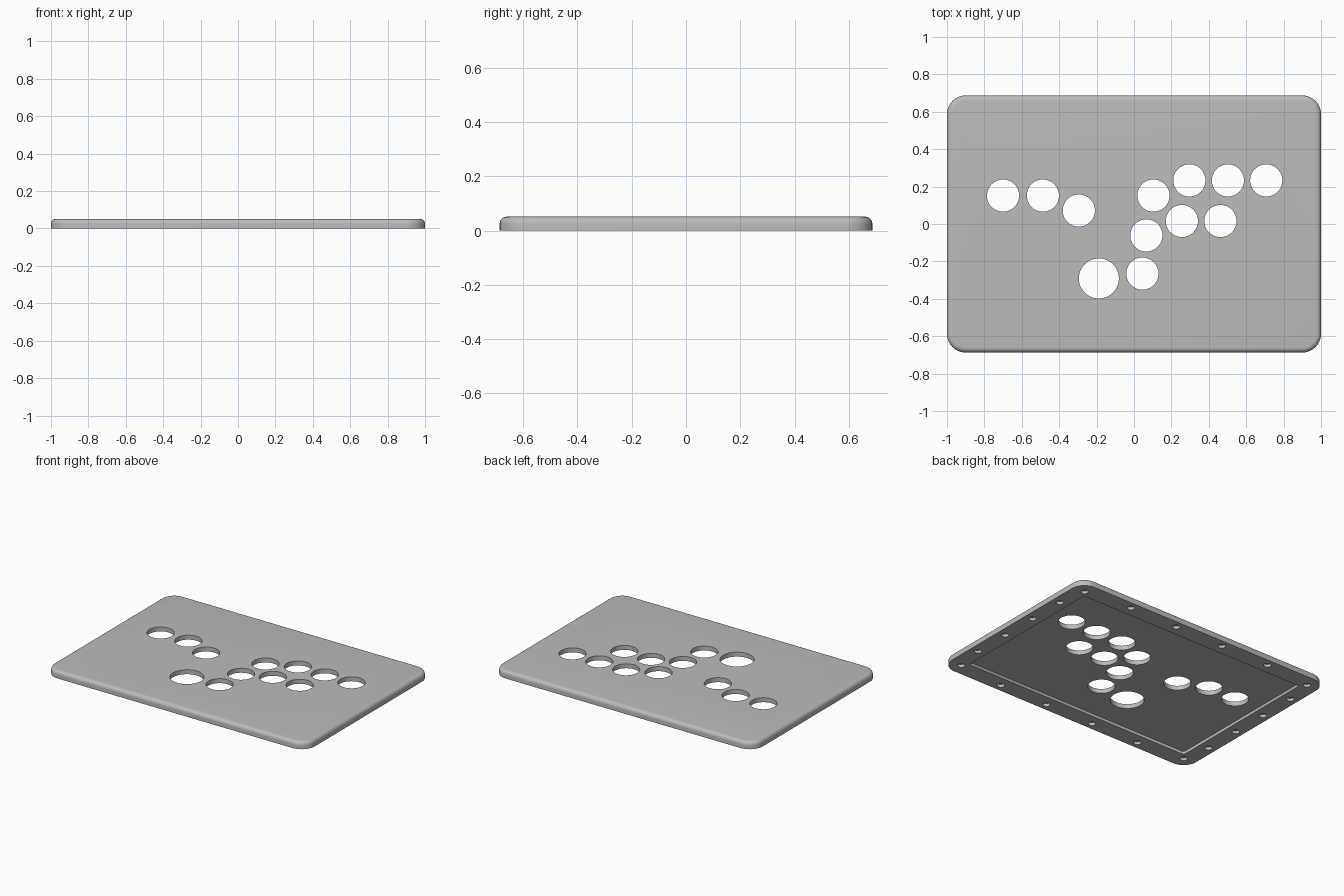
import bpy, bmesh, math

if "Cube" in bpy.data.objects:
    bpy.data.objects.remove(bpy.data.objects["Cube"])

HX, HY, HEIGHT = 1.0, 0.687, 0.051
CORNER, FILLET = 0.1, 0.026

gray = bpy.data.materials.new("plain gray")
gray.use_nodes = True
color = (0.5, 0.5, 0.5, 1)
gray.diffuse_color = color
gray.node_tree.nodes["Principled BSDF"].inputs["Base Color"].default_value = color


def rounded_rect(hx, hy, r, steps=10):
    points = []
    for i, (sx, sy) in enumerate([(1, 1), (-1, 1), (-1, -1), (1, -1)]):
        for k in range(steps + 1):
            a = math.pi / 2 * (i + k / steps)
            points.append((sx * (hx - r) + r * math.cos(a),
                           sy * (hy - r) + r * math.sin(a)))
    return points


def circle(x, y, r, sides):
    return [(x + r * math.cos(math.tau * k / sides),
             y + r * math.sin(math.tau * k / sides)) for k in range(sides)]


def loft(bm, rings):
    """Skin a stack of (outline, z) rings and cap both ends."""
    loops = [[bm.verts.new((x, y, z)) for x, y in outline] for outline, z in rings]
    for low, high in zip(loops, loops[1:]):
        for i in range(len(low)):
            j = (i + 1) % len(low)
            bm.faces.new((low[i], low[j], high[j], high[i]))
    bm.faces.new(loops[0][::-1])
    bm.faces.new(loops[-1])


def make_object(name, stacks):
    bm = bmesh.new()
    for rings in stacks:
        loft(bm, rings)
    mesh = bpy.data.meshes.new(name)
    bm.to_mesh(mesh)
    bm.free()
    mesh.materials.append(gray)
    obj = bpy.data.objects.new(name, mesh)
    bpy.context.collection.objects.link(obj)
    return obj


# Panel body with a rounded top edge
rings = [(rounded_rect(HX, HY, CORNER), 0)]
for k in range(7):
    a = math.pi / 2 * k / 6
    inset = FILLET * (1 - math.cos(a))
    rings.append((rounded_rect(HX - inset, HY - inset, CORNER - inset),
                  HEIGHT - FILLET + FILLET * math.sin(a)))
panel = make_object("button_panel", [rings])

# Shallow recess in the underside
recess_outline = rounded_rect(0.88, 0.562, 0.015, 3)
recess = make_object("recess_cutter", [[(recess_outline, -0.05), (recess_outline, 0.02)]])

# Button holes: twelve, one larger
buttons = [(-.70, .152), (-.487, .152), (-.295, .072), (.045, -.265), (.066, -.061),
           (.104, .152), (.296, .233), (.502, .233), (.707, .233), (.256, .016), (.462, .016)]
outlines = [circle(x, y, 0.086, 48) for x, y in buttons]
outlines.append(circle(-.188, -.291, 0.107, 56))
holes = make_object("button_hole_cutter", [[(o, -0.1), (o, 0.1)] for o in outlines])

# Blind fixing holes around the underside rim
quarter = [(.912, .603), (.56, .635), (.187, .635), (.945, .4), (.945, .133)]
outlines = [circle(sx * x, sy * y, 0.024, 24)
            for x, y in quarter for sx in (1, -1) for sy in (1, -1)]
fixings = make_object("fixing_hole_cutter", [[(o, -0.05), (o, 0.02)] for o in outlines])

# Cut everything out of the panel
bpy.ops.object.select_all(action="DESELECT")
bpy.context.view_layer.objects.active = panel
panel.select_set(True)
for cutter in (recess, holes, fixings):
    cutter.hide_render = True
    mod = panel.modifiers.new(cutter.name, "BOOLEAN")
    mod.operation = "DIFFERENCE"
    mod.solver = "EXACT"
    mod.object = cutter
    bpy.ops.object.modifier_apply(modifier=mod.name)
    bpy.data.objects.remove(cutter)

bpy.ops.object.shade_smooth_by_angle(angle=math.radians(30))
